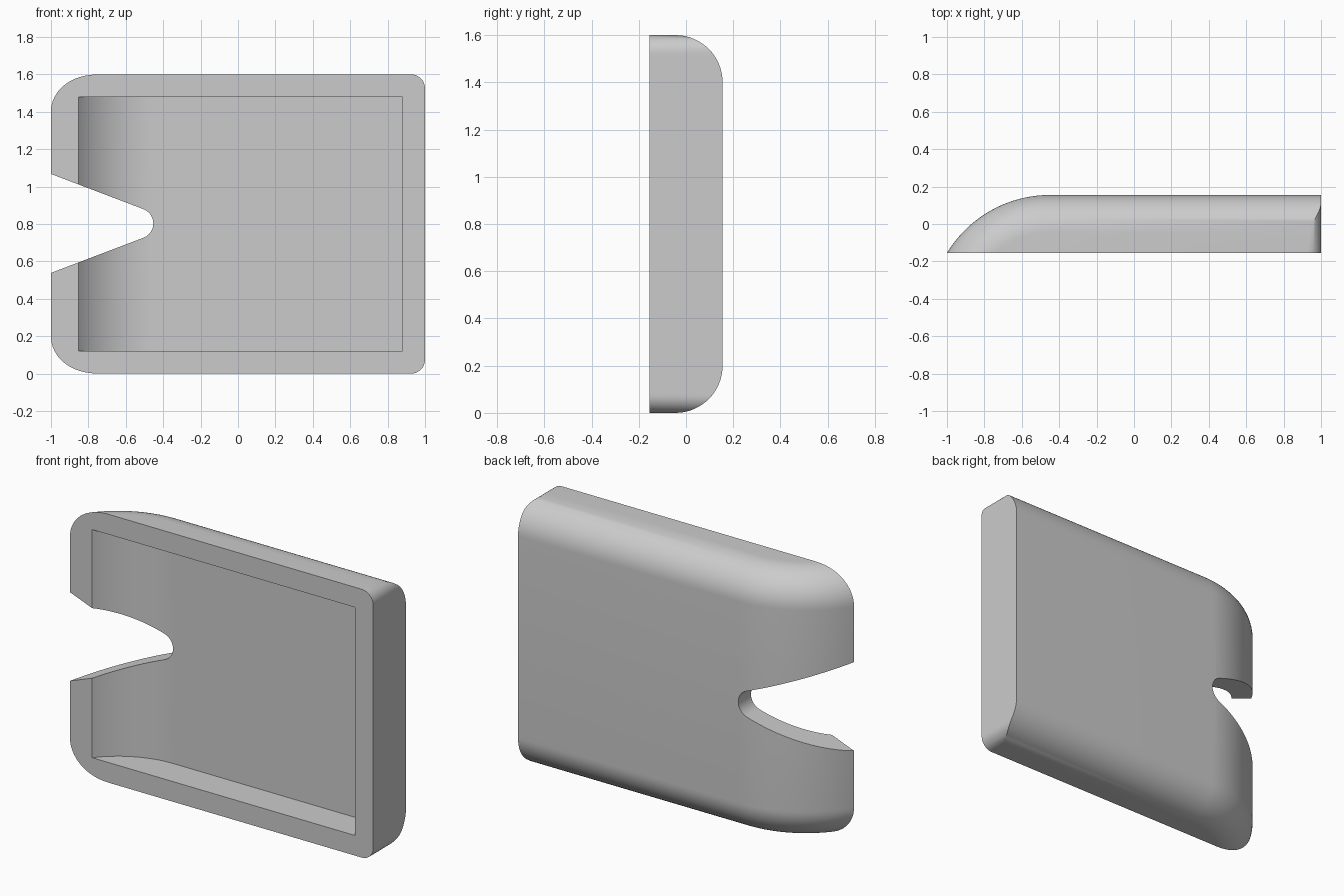
import bpy, bmesh, math

if "Cube" in bpy.data.objects:
    bpy.data.objects.remove(bpy.data.objects["Cube"], do_unlink=True)

LENGTH, HEIGHT, HALF = 1.0, 1.6, 0.155      # half length, height, half depth
ARC_X, ARC_R = -0.45, 0.643                 # curved end of the back
FILLET, CORNER, WALL = 0.2, 0.075, 0.12
ARC_Y = HALF - ARC_R

grey = bpy.data.materials.new("grey plastic")
grey.use_nodes = True
colour = (0.6, 0.6, 0.6, 1)
grey.diffuse_color = colour
grey.node_tree.nodes["Principled BSDF"].inputs["Base Color"].default_value = colour


def profile(inset, right, front=-HALF, steps=20):
    """Plan outline: arc at the left, flat back, square right end."""
    r = ARC_R - inset
    end = math.acos((-HALF - ARC_Y) / r)
    pts = [(ARC_X - r * math.sin(end * i / steps), ARC_Y + r * math.cos(end * i / steps))
           for i in range(steps, -1, -1)]
    return [(pts[0][0], front)] * (front < -HALF) + pts + [(right, HALF - inset), (right, front)]


def loft(name, rings):
    """Skin a stack of equal rings and cap both ends."""
    bm = bmesh.new()
    rows = [[bm.verts.new(p) for p in ring] for ring in rings]
    for a, b in zip(rows, rows[1:]):
        for i in range(len(a)):
            j = (i + 1) % len(a)
            bm.faces.new((a[i], a[j], b[j], b[i]))
    bm.faces.new(rows[0])
    bm.faces.new(rows[-1])
    bmesh.ops.recalc_face_normals(bm, faces=bm.faces)
    mesh = bpy.data.meshes.new(name)
    bm.to_mesh(mesh)
    bm.free()
    mesh.materials.append(grey)
    obj = bpy.data.objects.new(name, mesh)
    bpy.context.collection.objects.link(obj)
    return obj


def rounding(radius, depth):
    """How far a quarter round has pulled in at a depth below its edge."""
    d = max(radius - depth, 0)
    return radius - math.sqrt(max(radius * radius - d * d, 0))


# Outer body: plan outlines stacked in height, shrinking into the fillets
depths = [FILLET * (1 - math.cos(math.pi / 2 * i / 16)) for i in range(17)]
levels = depths + [HEIGHT - d for d in reversed(depths)]
rings = []
for z in levels:
    d = min(z, HEIGHT - z)
    outline = profile(rounding(FILLET, d), LENGTH - rounding(CORNER, d))
    rings.append([(x, y, z) for x, y in outline])
case = loft("case_shell", rings)

# Cavity that opens at the front
hollow = profile(WALL, LENGTH - WALL, front=-0.4)
cavity = loft("cavity_cutter", [[(x, y, z) for x, y in hollow] for z in (WALL, HEIGHT - WALL)])

# Tapered thumb notch with a round tip
tip_x, tip_z, tip_r, lean = -0.535, 0.803, 0.082, math.radians(20.8)
sweep = math.pi / 2 - lean
notch_line = [(tip_x + tip_r * math.cos(a), tip_z + tip_r * math.sin(a))
              for a in (sweep * (i / 8 - 1) for i in range(17))]
reach = notch_line[-1][0] + 1.3
rise = reach * math.tan(lean)
notch_line = ([(-1.3, notch_line[0][1] - rise)] + notch_line
              + [(-1.3, notch_line[-1][1] + rise)])
notch = loft("notch_cutter", [[(x, y, z) for x, z in notch_line] for y in (-0.5, 0.5)])

# Cut, apply and discard the cutters
for cutter in (cavity, notch):
    cutter.hide_render = True
    mod = case.modifiers.new(cutter.name, "BOOLEAN")
    mod.operation, mod.solver, mod.object = "DIFFERENCE", "EXACT", cutter
bpy.context.view_layer.update()
result = bpy.data.meshes.new_from_object(case.evaluated_get(bpy.context.evaluated_depsgraph_get()))
case.modifiers.clear()
case.data = result
for cutter in (cavity, notch):
    bpy.data.objects.remove(cutter, do_unlink=True)

bpy.ops.object.select_all(action="DESELECT")
case.select_set(True)
bpy.context.view_layer.objects.active = case
bpy.ops.object.shade_smooth_by_angle(angle=math.radians(30))
